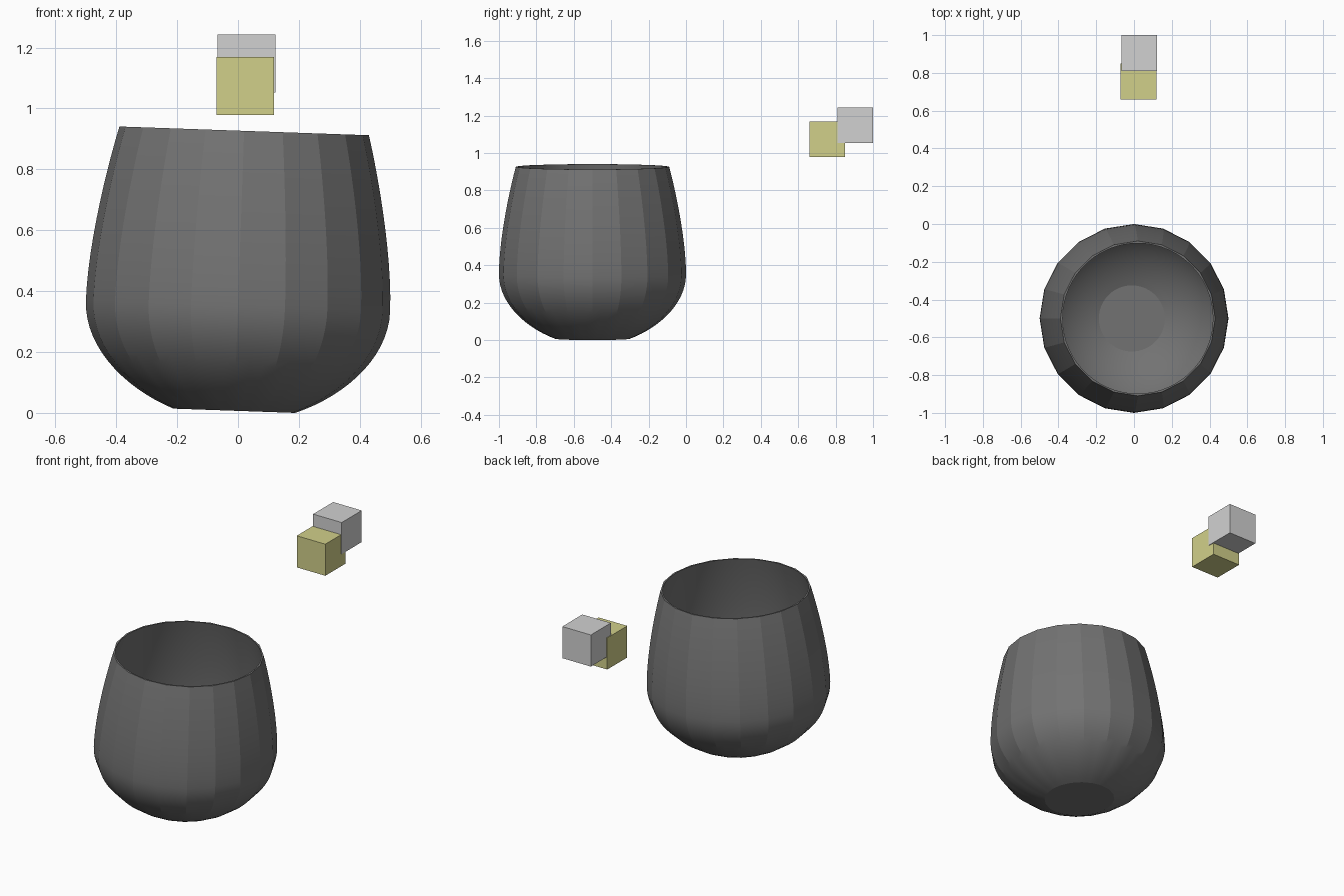
import bpy, bmesh
from math import pi, cos, sin
from mathutils import Vector
from mathutils.geometry import interpolate_bezier

default = bpy.data.objects.get("Cube")
if default:
    bpy.data.objects.remove(default, do_unlink=True)


def material(name, rgb):
    mat = bpy.data.materials.new(name)
    mat.use_nodes = True
    mat.diffuse_color = (*rgb, 1)
    mat.node_tree.nodes["Principled BSDF"].inputs["Base Color"].default_value = (*rgb, 1)
    return mat


def add_object(name, bm, mat):
    bmesh.ops.recalc_face_normals(bm, faces=bm.faces)
    mesh = bpy.data.meshes.new(name)
    bm.to_mesh(mesh)
    bm.free()
    mesh.materials.append(mat)
    obj = bpy.data.objects.new(name, mesh)
    bpy.context.collection.objects.link(obj)
    return obj


def curve(points, count):
    return [(p.x, p.y) for p in interpolate_bezier(*[Vector(p) for p in points], count)]


charcoal = material("charcoal", (0.17, 0.17, 0.17))
light_grey = material("light grey", (0.64, 0.64, 0.64))
pale_yellow = material("pale yellow", (0.64, 0.63, 0.255))

# Cup: faceted outside wall, round inside wall
SIDES, SPLIT, HEIGHT, TILT = 20, 3, 0.92, 0.035
STEPS = SIDES * SPLIT
belly = curve([(0.2, 0), (0.36, 0.06), (0.5, 0.19), (0.5, 0.345)], 16)
shoulder = curve([(0.5, 0.345), (0.5, 0.52), (0.45, 0.77), (0.41, HEIGHT)], 12)
outside = belly + shoulder[1:]
inside = [(r - 0.012 - 0.013 * (1 - z / HEIGHT), 0.015 + z * (1 - 0.015 / HEIGHT))
          for r, z in reversed(outside)]


def ring(bm, radius, z, faceted):
    verts = []
    for i in range(STEPS):
        a = 2 * pi * i / STEPS
        r = radius
        if faceted:
            half = pi / SIDES
            r *= cos(half) / cos(a % (2 * half) - half)
        verts.append(bm.verts.new((r * cos(a), r * sin(a), z)))
    return verts


bm = bmesh.new()
rings = [ring(bm, r, z, True) for r, z in outside]
rings += [ring(bm, r, z, False) for r, z in inside]
for low, high in zip(rings, rings[1:]):
    for i in range(STEPS):
        j = (i + 1) % STEPS
        bm.faces.new((low[i], low[j], high[j], high[i]))
bm.faces.new(rings[0])
bm.faces.new(rings[-1])
cup = add_object("cup", bm, charcoal)
cup.location = (-0.012, -0.5, 0.2 * sin(TILT))
cup.rotation_euler.y = TILT
bpy.context.view_layer.objects.active = cup
cup.select_set(True)
bpy.ops.object.shade_smooth_by_angle(angle=0.24)
cup.select_set(False)

# Two floating cubes
for name, centre, mat in (("yellow_cube", (0.024, 0.755, 1.074), pale_yellow),
                          ("grey_cube", (0.028, 0.905, 1.148), light_grey)):
    bm = bmesh.new()
    bmesh.ops.create_cube(bm, size=0.19)
    add_object(name, bm, mat).location = centre
